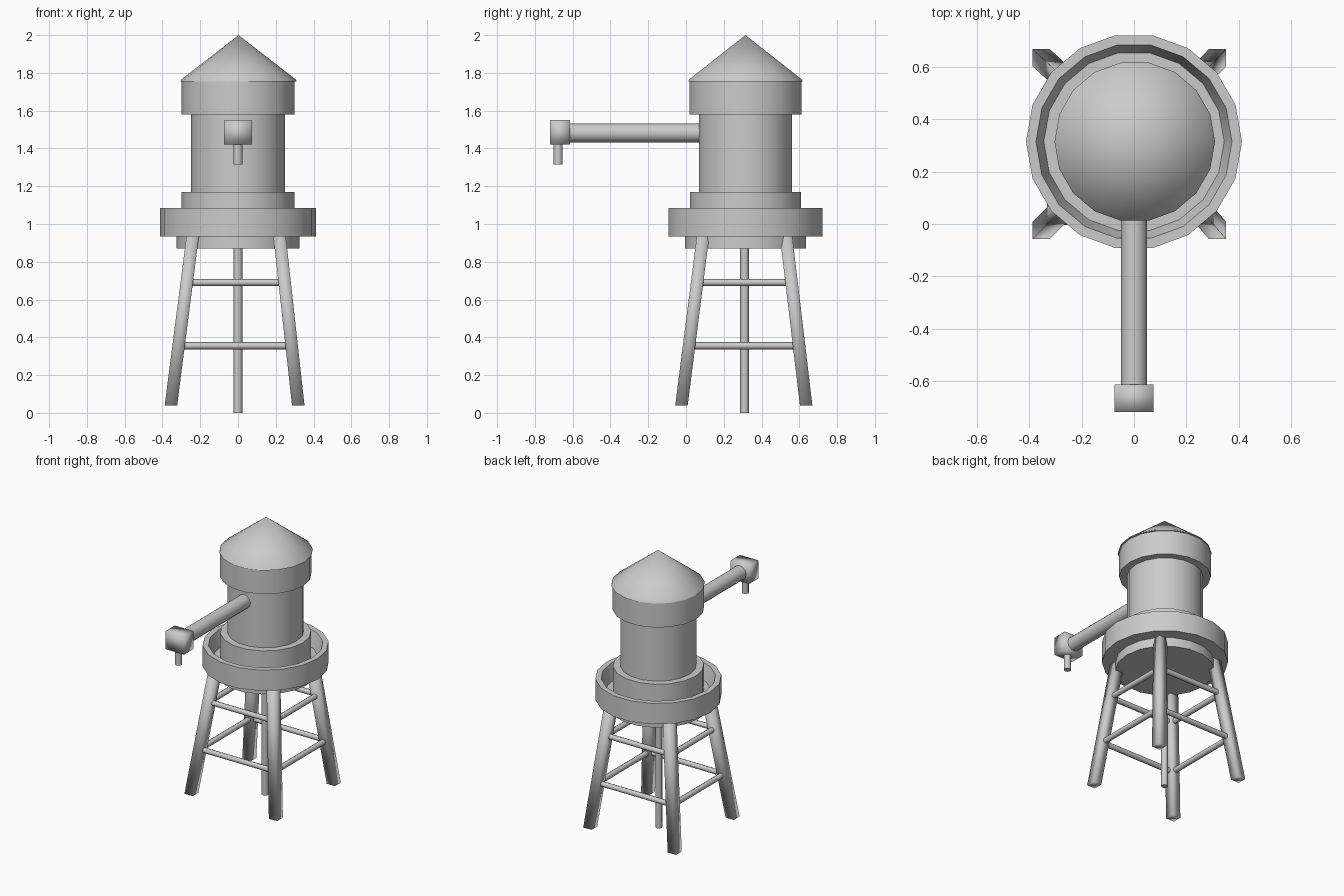
import bpy, bmesh
from math import cos, sin, pi
from mathutils import Vector

if "Cube" in bpy.data.objects:
    bpy.data.objects.remove(bpy.data.objects["Cube"])

CY = 0.315   # tower axis in y


def finish(name, bm, angle=None):
    bmesh.ops.recalc_face_normals(bm, faces=bm.faces)
    me = bpy.data.meshes.new(name)
    bm.to_mesh(me)
    bm.free()
    ob = bpy.data.objects.new(name, me)
    bpy.context.collection.objects.link(ob)
    bpy.ops.object.select_all(action='DESELECT')
    ob.select_set(True)
    bpy.context.view_layer.objects.active = ob
    if angle is None:
        bpy.ops.object.shade_smooth()
    else:
        bpy.ops.object.shade_smooth_by_angle(angle=angle)
    return ob


def lathe(name, profile, n=18, cx=0.0, angle=0.7):
    """Revolve (radius, z) points round the tower axis; radius 0 makes a pole."""
    bm = bmesh.new()
    rings = []
    for r, z in profile:
        if r == 0:
            rings.append([bm.verts.new((cx, CY, z))] * n)
        else:
            rings.append([bm.verts.new((cx + r * cos(2 * pi * i / n),
                                        CY + r * sin(2 * pi * i / n), z))
                          for i in range(n)])
    for a, b in zip(rings, rings[1:]):
        for i in range(n):
            j = (i + 1) % n
            quad = list(dict.fromkeys((a[i], a[j], b[j], b[i])))
            bm.faces.new(quad)
    return finish(name, bm, angle)


def drum(name, r, z0, z1, n=18):
    return lathe(name, [(0, z0), (r, z0), (r, z1), (0, z1)], n)


def rod(name, p, q, r, n=8):
    """Round bar between two points."""
    p, q = Vector(p), Vector(q)
    bm = bmesh.new()
    bmesh.ops.create_cone(bm, cap_ends=True, segments=n, radius1=r, radius2=r,
                          depth=(q - p).length)
    bm.transform((q - p).to_track_quat('Z', 'Y').to_matrix().to_4x4())
    bmesh.ops.translate(bm, verts=bm.verts, vec=(p + q) / 2)
    return finish(name, bm, 0.9)


def post(name, p, q, wx, wy, smooth=None):
    """Four-sided post with level ends, leaning from p to q."""
    bm = bmesh.new()
    bmesh.ops.create_cube(bm, size=1)
    p, q = Vector(p), Vector(q)
    for v in bm.verts:
        c = q if v.co.z > 0 else p
        v.co = c + Vector((v.co.x * wx, v.co.y * wy, 0))
    return finish(name, bm, smooth)


# Tank, bands and roof
lathe("roof", [(0, 1.755), (0.307, 1.755), (0.303, 1.765), (0, 2.0)], cx=0.003)
drum("upper_band", 0.30, 1.58, 1.76)
drum("tank", 0.249, 1.10, 1.62)
drum("base_band", 0.298, 0.96, 1.17)

# Open tray and the disc beneath it
lathe("tray", [(0, 0.935), (0.413, 0.935), (0.413, 1.085), (0.375, 1.085),
               (0.345, 0.98), (0, 0.98)])
drum("under_disc", 0.325, 0.87, 0.95)


# Leaning legs
def leg_point(sx, sy, z):
    t = (z - 0.04) / 0.895
    return Vector((-0.018 + 0.008 * t + sx * (0.337 - 0.107 * t),
                   0.306 + 0.004 * t + sy * (0.33 - 0.11 * t), z))


corners = [(-1, -1), (1, -1), (1, 1), (-1, 1)]
for k, (sx, sy) in enumerate(corners):
    post(f"leg_{k + 1}", leg_point(sx, sy, 0.04), leg_point(sx, sy, 0.945), 0.066, 0.066)

# Cross bars on all four sides at two heights
for level, z in (("lower", 0.355), ("upper", 0.69)):
    for k in range(4):
        a, b = corners[k], corners[(k + 1) % 4]
        rod(f"{level}_brace_{k + 1}", leg_point(*a, z), leg_point(*b, z), 0.019)

# Central feed pipe
rod("centre_pipe", (0, 0.31, 0), (0, 0.31, 0.9), 0.023)

# Spout arm, end box and nozzle
rod("spout_arm", (0, 0.15, 1.482), (0, -0.65, 1.482), 0.05, 12)
post("spout_box", (0, -0.667, 1.42), (0, -0.667, 1.55), 0.148, 0.106)
rod("nozzle", (0, -0.677, 1.315), (0, -0.677, 1.45), 0.024)
